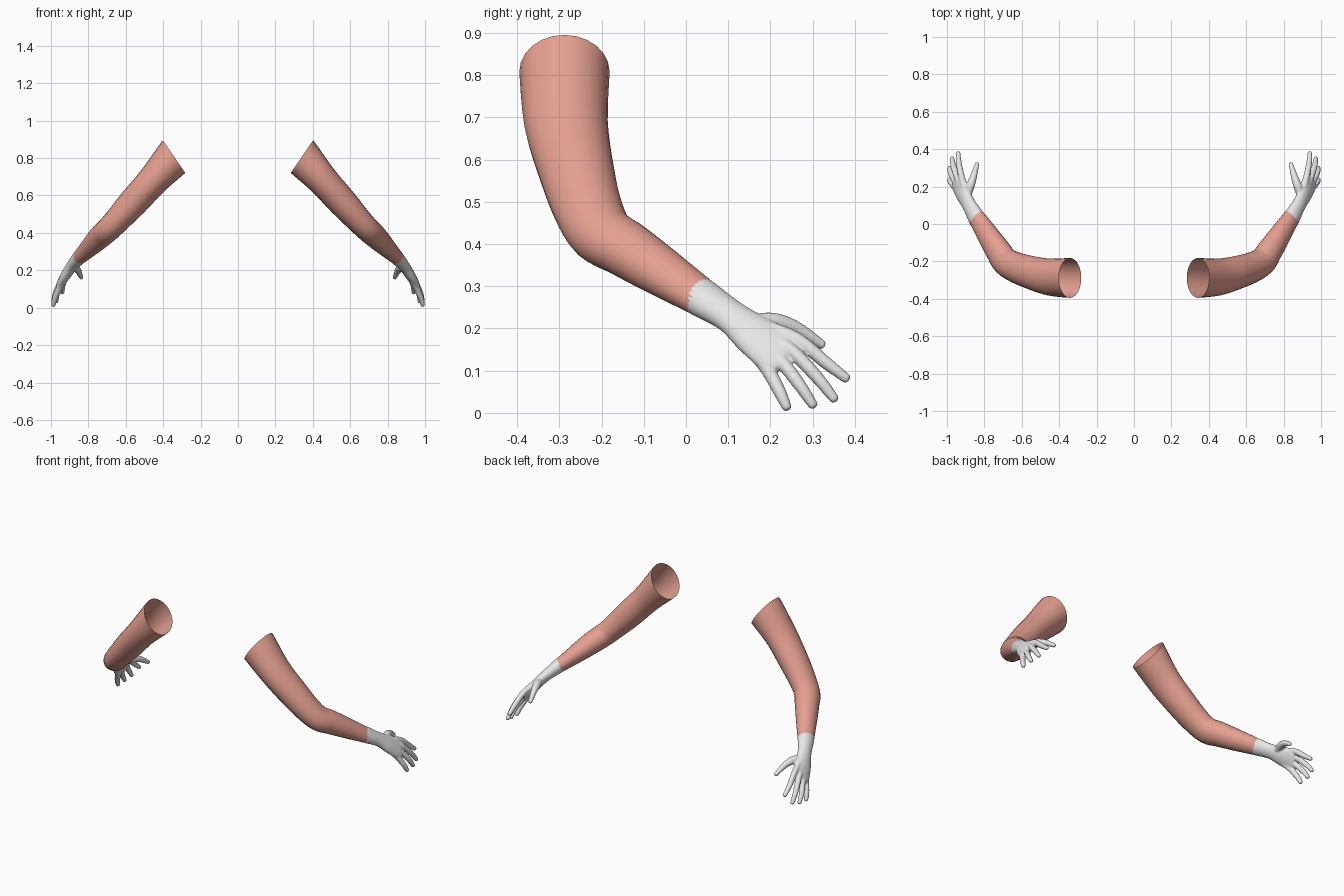
import bpy, bmesh, math
from mathutils import Vector

if "Cube" in bpy.data.objects:
    bpy.data.objects.remove(bpy.data.objects["Cube"])


def material(name, rgb):
    m = bpy.data.materials.new(name)
    m.diffuse_color = (*rgb, 1)
    m.use_nodes = True
    m.node_tree.nodes["Principled BSDF"].inputs["Base Color"].default_value = m.diffuse_color
    return m


SKIN = material("skin_pink", (0.78, 0.35, 0.28))
GLOVE = material("glove_white", (0.8, 0.8, 0.8))


def spline(keys, steps):
    """Catmull-Rom through rows of (x, y, z, half_width, half_thickness)."""
    out = []
    n = len(keys)
    for i in range(n - 1):
        p0, p1, p2, p3 = keys[max(i - 1, 0)], keys[i], keys[i + 1], keys[min(i + 2, n - 1)]
        for s in range(steps):
            t = s / steps
            out.append([0.5 * (2 * b + (c - a) * t + (2 * a - 5 * b + 4 * c - d) * t * t
                               + (3 * b - a - 3 * c + d) * t ** 3)
                        for a, b, c, d in zip(p0, p1, p2, p3)])
    out.append(list(keys[-1]))
    return out


def loft(bm, keys, sides, steps, capped, start=None):
    """Tube of elliptical rings; start sets the plane of the first ring."""
    rows = spline(keys, steps)
    pts = [Vector(r[:3]) for r in rows]
    rings = []
    for i, row in enumerate(rows):
        t = (pts[min(i + 1, len(pts) - 1)] - pts[max(i - 1, 0)]).normalized()
        if start and i < steps:
            t = Vector(start).lerp(t, i / steps).normalized()
        u = (Vector((0, 1, 0)) - t * t.y).normalized()
        v = t.cross(u)
        ring = []
        for k in range(sides):
            a = 2 * math.pi * k / sides
            ring.append(bm.verts.new(pts[i] + u * row[3] * math.cos(a) + v * row[4] * math.sin(a)))
        rings.append(ring)
    for r, q in zip(rings, rings[1:]):
        for k in range(sides):
            j = (k + 1) % sides
            bm.faces.new((r[k], r[j], q[j], q[k]))
    if capped:
        bm.faces.new(rings[0][::-1])
        bm.faces.new(rings[-1])


def finger(bm, points, radii):
    """Tapered digit with a rounded tip."""
    keys = [(*p, r, r) for p, r in zip(points, radii)]
    d = (Vector(points[-1]) - Vector(points[-2])).normalized()
    r = radii[-1]
    for along, size in ((0.5, 0.85), (0.85, 0.45)):
        keys.append((*(Vector(points[-1]) + d * r * along), r * size, r * size))
    loft(bm, keys, 12, 4, True)


def finish(bm, name, mat):
    me = bpy.data.meshes.new(name)
    bm.to_mesh(me)
    bm.free()
    me.materials.append(mat)
    for p in me.polygons:
        p.use_smooth = True
    ob = bpy.data.objects.new(name, me)
    bpy.context.collection.objects.link(ob)
    return ob


def mirror(ob):
    ob.modifiers.new("other_side", 'MIRROR').use_mirror_merge = False


# Arms: open tubes from shoulder to wrist
bm = bmesh.new()
loft(bm, [
    (0.342, -0.288, 0.808, 0.107, 0.106),
    (0.450, -0.284, 0.685, 0.099, 0.084),
    (0.555, -0.258, 0.568, 0.089, 0.079),
    (0.632, -0.232, 0.483, 0.082, 0.071),
    (0.688, -0.200, 0.424, 0.077, 0.066),
    (0.725, -0.145, 0.390, 0.071, 0.064),
    (0.768, -0.080, 0.348, 0.064, 0.057),
    (0.810, -0.015, 0.306, 0.056, 0.047),
    (0.845, 0.038, 0.272, 0.049, 0.039),
], 24, 4, False, start=(0.825, 0, -0.565))
arm = finish(bm, "arms", SKIN)
mirror(arm)

# Hands: wrist and palm
bm = bmesh.new()
loft(bm, [
    (0.832, 0.018, 0.285, 0.050, 0.041),
    (0.848, 0.043, 0.269, 0.049, 0.039),
    (0.885, 0.108, 0.227, 0.043, 0.031),
    (0.915, 0.165, 0.183, 0.055, 0.028),
    (0.938, 0.220, 0.145, 0.063, 0.023),
    (0.946, 0.240, 0.132, 0.055, 0.016),
], 24, 4, True)

# Four fingers and thumb
slim = (0.017, 0.017, 0.0155, 0.012)
finger(bm, [(0.910, 0.200, 0.200), (0.925, 0.265, 0.173), (0.937, 0.330, 0.120), (0.940, 0.378, 0.083)], slim)
finger(bm, [(0.925, 0.195, 0.175), (0.946, 0.250, 0.147), (0.966, 0.310, 0.085), (0.972, 0.350, 0.035)], slim)
finger(bm, [(0.932, 0.180, 0.155), (0.955, 0.225, 0.122), (0.979, 0.270, 0.065), (0.985, 0.300, 0.020)], slim)
finger(bm, [(0.935, 0.165, 0.140), (0.957, 0.195, 0.100), (0.979, 0.222, 0.050), (0.987, 0.238, 0.015)], slim)
finger(bm, [(0.895, 0.150, 0.210), (0.874, 0.205, 0.215), (0.856, 0.260, 0.200), (0.839, 0.320, 0.163)],
       (0.022, 0.023, 0.018, 0.012))
hand = finish(bm, "hands", GLOVE)

# Blend digits into the palm
rm = hand.modifiers.new("blend", 'REMESH')
rm.mode = 'VOXEL'
rm.voxel_size = 0.004
rm.use_smooth_shade = True
sm = hand.modifiers.new("soften", 'SMOOTH')
sm.factor = 0.5
sm.iterations = 5
mirror(hand)
